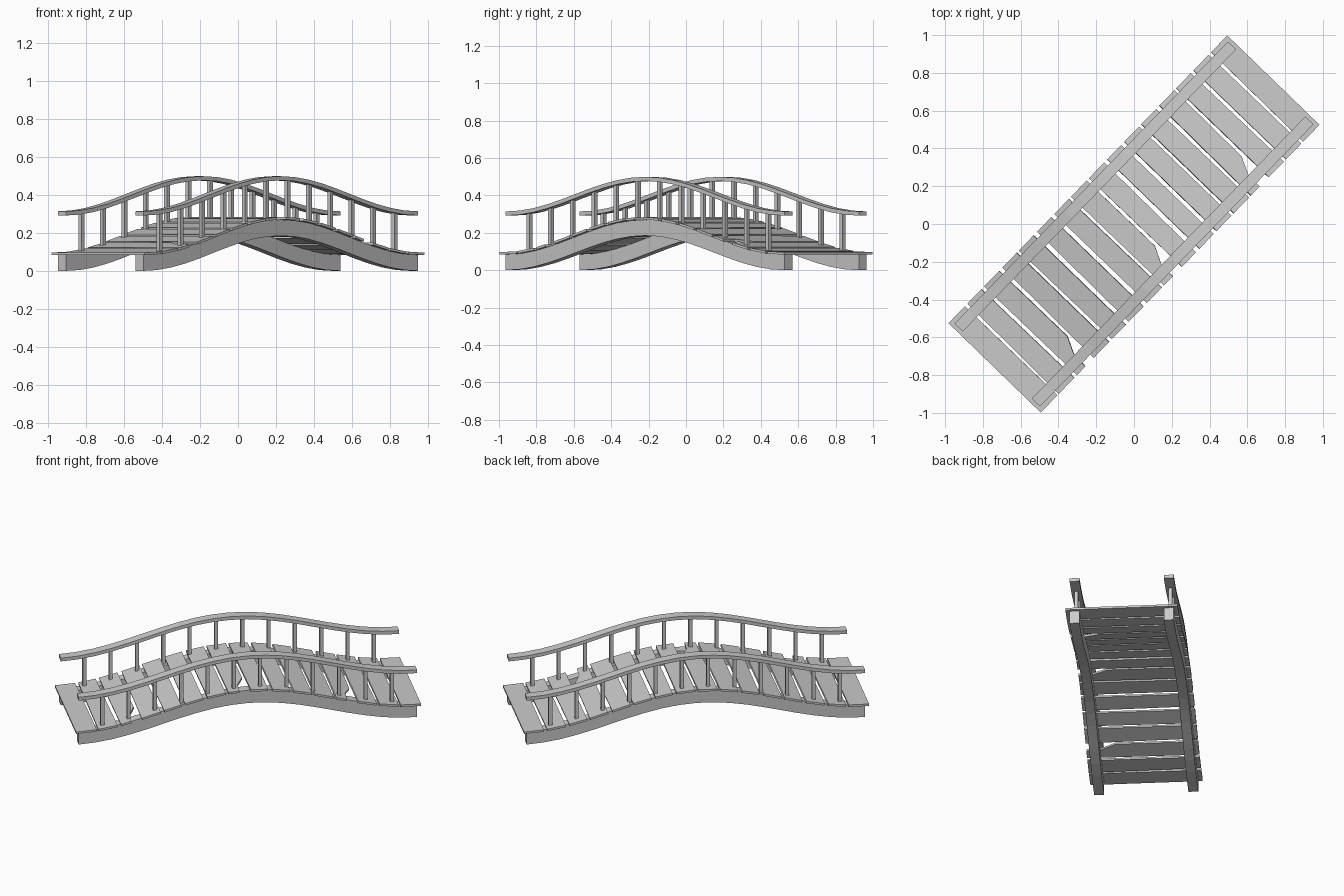
import bpy, bmesh, math, random
from mathutils import Matrix, Vector

if "Cube" in bpy.data.objects:
    bpy.data.objects.remove(bpy.data.objects["Cube"])

random.seed(4)
ANGLE = math.radians(45.9)   # bridge runs diagonally
TURN = Matrix.Rotation(ANGLE, 4, 'Z')
HALF = 1.04                  # half length of beams and rails
SIDE = 0.285                 # beam / rail offset from the centre line
RISE = 0.185


def arch(u):
    t = min(abs(u) / HALF, 1.0)
    return RISE * (1 + math.cos(math.pi * t)) / 2


def slope(u):
    return math.atan2(arch(u + 0.01) - arch(u - 0.01), 0.02)


def finish(name, bm):
    bmesh.ops.recalc_face_normals(bm, faces=bm.faces)
    bm.transform(TURN)
    me = bpy.data.meshes.new(name)
    bm.to_mesh(me)
    bm.free()
    ob = bpy.data.objects.new(name, me)
    bpy.context.collection.objects.link(ob)
    return ob


def arched_bar(name, v, half_width, z0, z1, steps=20):
    bm = bmesh.new()
    rings = []
    for i in range(steps + 1):
        u = -HALF + 2 * HALF * i / steps
        h = arch(u)
        rings.append([bm.verts.new((u, v + s * half_width, h + z))
                      for s, z in ((-1, z0), (1, z0), (1, z1), (-1, z1))])
    for a, b in zip(rings, rings[1:]):
        for k in range(4):
            n = (k + 1) % 4
            bm.faces.new((a[k], a[n], b[n], b[k]))
    bm.faces.new(rings[0])
    bm.faces.new(rings[-1])
    return finish(name, bm)


def plank(name, u, outline, thick):
    bm = bmesh.new()
    face = bm.faces.new([bm.verts.new((x, y, 0)) for x, y in outline])
    out = bmesh.ops.extrude_face_region(bm, geom=[face])
    top = [g for g in out['geom'] if isinstance(g, bmesh.types.BMVert)]
    bmesh.ops.translate(bm, verts=top, vec=(0, 0, thick))
    bm.transform(Matrix.Translation((u, 0, arch(u) + 0.085))
                 @ Matrix.Rotation(-slope(u), 4, 'Y'))
    return finish(name, bm)


# Beams, handrails and posts on both sides
for label, s in (("right", -1), ("left", 1)):
    arched_bar("beam_" + label, s * SIDE, 0.03, 0.0, 0.085)
    arched_bar("handrail_" + label, s * SIDE, 0.03, 0.292, 0.314)
    bm = bmesh.new()
    for i in range(12):
        u = -0.89 + 1.78 * i / 11
        z0, z1 = arch(u) + 0.07, arch(u) + 0.30
        bmesh.ops.create_cube(bm, size=1, matrix=Matrix.Translation(
            (u, s * SIDE, (z0 + z1) / 2)) @ Matrix.Diagonal((0.022, 0.022, z1 - z0, 1)))
    finish("posts_" + label, bm)

# Deck of slightly uneven planks, every fifth with a broken corner
COUNT = 16
PITCH = 2.12 / COUNT
for i in range(COUNT):
    u = -1.06 + PITCH * (i + 0.5)
    w = PITCH / 2
    a, b, c, d = (w - random.uniform(0.004, 0.014) for _ in range(4))
    if i == 0:
        a = d = w
    if i == COUNT - 1:
        b = c = w
    length = 0.34
    outline = [(-a, -length), (b, -length), (c, length), (-d, length)]
    if i % 5 == 2:
        outline[1:2] = [(b - 0.05, -length), (b - 0.045, -0.25), (b, -0.16)]
    plank("plank_%02d" % (i + 1), u, outline, 0.013)
